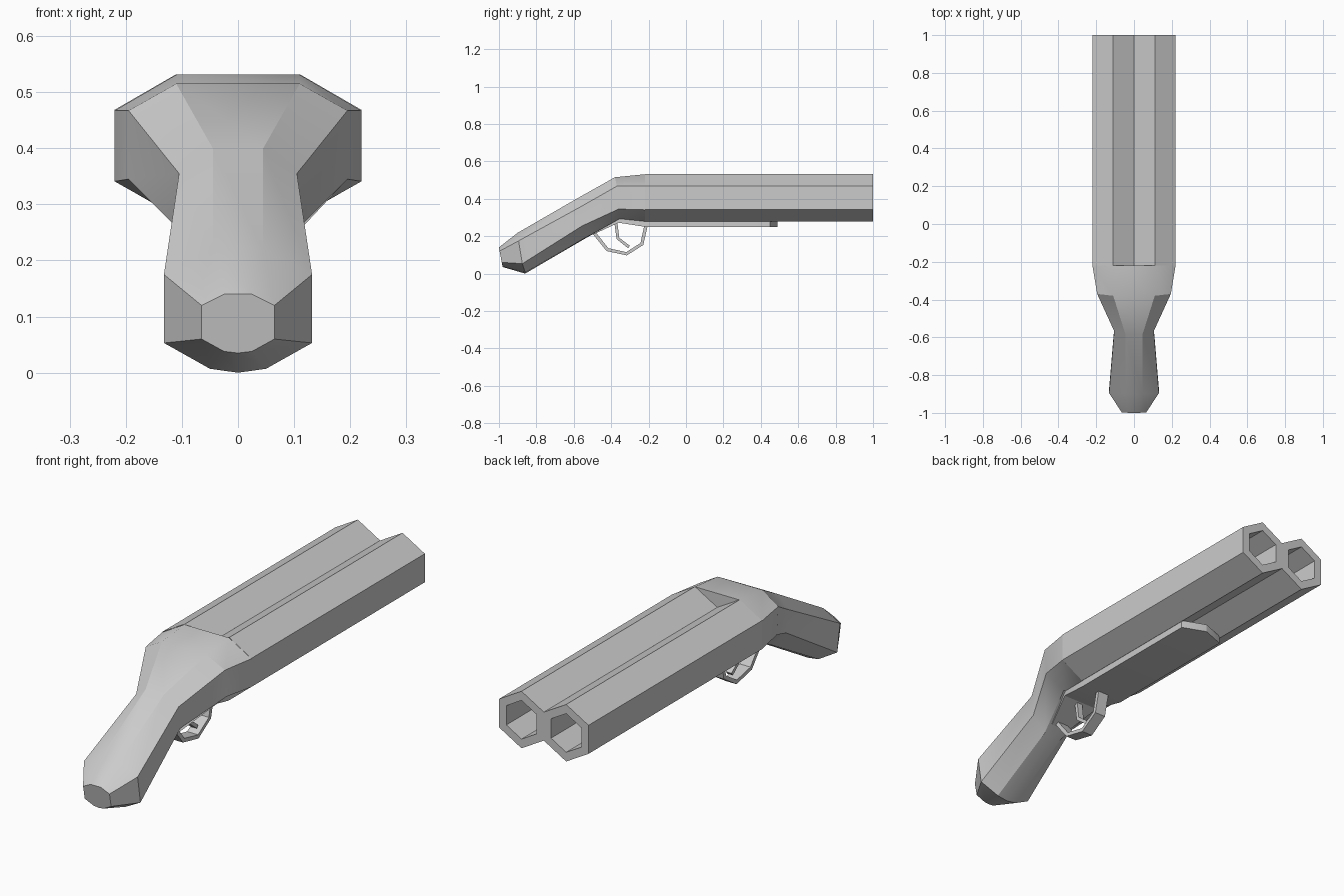
import bpy, bmesh, math
from mathutils import Vector

if "Cube" in bpy.data.objects:
    bpy.data.objects.remove(bpy.data.objects["Cube"])

grey = bpy.data.materials.new("light_grey")
grey.diffuse_color = (0.6, 0.6, 0.6, 1)
grey.use_nodes = True
grey.node_tree.nodes["Principled BSDF"].inputs["Base Color"].default_value = grey.diffuse_color


def finish(name, bm):
    """Turn a bmesh into a grey object with sharp edges kept."""
    bmesh.ops.recalc_face_normals(bm, faces=bm.faces)
    mesh = bpy.data.meshes.new(name)
    bm.to_mesh(mesh)
    bm.free()
    mesh.materials.append(grey)
    ob = bpy.data.objects.new(name, mesh)
    bpy.context.collection.objects.link(ob)
    bpy.ops.object.select_all(action='DESELECT')
    ob.select_set(True)
    bpy.context.view_layer.objects.active = ob
    bpy.ops.object.shade_smooth_by_angle(angle=math.radians(30))
    return ob


def loft(name, rings, cap_start=True, cap_end=True):
    """Skin a list of equal-length point rings."""
    bm = bmesh.new()
    loops = [[bm.verts.new(p) for p in ring] for ring in rings]
    n = len(loops[0])
    for a, b in zip(loops, loops[1:]):
        for i in range(n):
            j = (i + 1) % n
            bm.faces.new((a[i], a[j], b[j], b[i]))
    if cap_start:
        bm.faces.new(loops[0])
    if cap_end:
        bm.faces.new(loops[-1])
    return finish(name, bm)


def hexagon(x, y, z, r):
    return [(x + r * math.sin(k * math.pi / 3), y, z + r * math.cos(k * math.pi / 3))
            for k in range(6)]


# Twin hexagonal barrels with deep bores
for side, x in (("left", -0.11), ("right", 0.11)):
    loft(side + "_barrel",
         [hexagon(x, -0.22, 0.405, 0.127), hexagon(x, 1.0, 0.405, 0.127),
          hexagon(x, 1.0, 0.405, 0.086), hexagon(x, -0.18, 0.405, 0.086)],
         cap_start=False)


def body_ring(top, upper, lower, bottom, drop):
    """Mirror four half-section points, with a bottom centre point."""
    half = [top, upper, lower, bottom]
    centre = (0, bottom[1], bottom[2] - drop)
    return half + [centre] + [(-x, y, z) for x, y, z in reversed(half)]


# Receiver flowing into the bent grip
loft("receiver_and_grip", [
    body_ring((0.11, -0.22, 0.531), (0.22, -0.22, 0.467),
              (0.22, -0.22, 0.341), (0.11, -0.22, 0.279), 0),
    body_ring((0.11, -0.38, 0.515), (0.195, -0.37, 0.467),
              (0.195, -0.36, 0.345), (0.10, -0.355, 0.293), 0),
    body_ring((0.045, -0.585, 0.40), (0.105, -0.567, 0.355),
              (0.105, -0.555, 0.255), (0.045, -0.55, 0.185), 0.004),
    body_ring((0.045, -0.90, 0.218), (0.132, -0.895, 0.175),
              (0.132, -0.875, 0.053), (0.05, -0.86, 0.007), 0.007),
    body_ring((0.025, -1.0, 0.14), (0.065, -0.997, 0.12),
              (0.065, -0.985, 0.06), (0.025, -0.98, 0.038), 0.003),
])

# Under plate with a pointed front tip
plate = [(-0.50, 0.225, 0.207, 0.045), (-0.36, 0.30, 0.272, 0.09),
         (-0.22, 0.285, 0.25, 0.107), (0.45, 0.285, 0.25, 0.107),
         (0.49, 0.285, 0.25, 0.003)]
loft("under_plate", [[(-w, y, lo), (w, y, lo), (w, y, hi), (-w, y, hi)]
                     for y, hi, lo, w in plate])


def strap(name, path, width, thick):
    """Flat bar bent along a (y, z) path."""
    pts = [Vector(p) for p in path]
    rings = []
    for i, p in enumerate(pts):
        t = (pts[min(i + 1, len(pts) - 1)] - pts[max(i - 1, 0)]).normalized()
        n = Vector((-t.y, t.x)) * thick / 2
        a, b = p + n, p - n
        rings.append([(-width, *a), (width, *a), (width, *b), (-width, *b)])
    return loft(name, rings)


# Trigger guard and trigger
strap("trigger_guard", [(-0.495, 0.222), (-0.42, 0.128), (-0.318, 0.106),
                        (-0.236, 0.158), (-0.213, 0.26)], 0.027, 0.018)
strap("trigger", [(-0.376, 0.28), (-0.364, 0.188), (-0.305, 0.142)], 0.014, 0.016)
